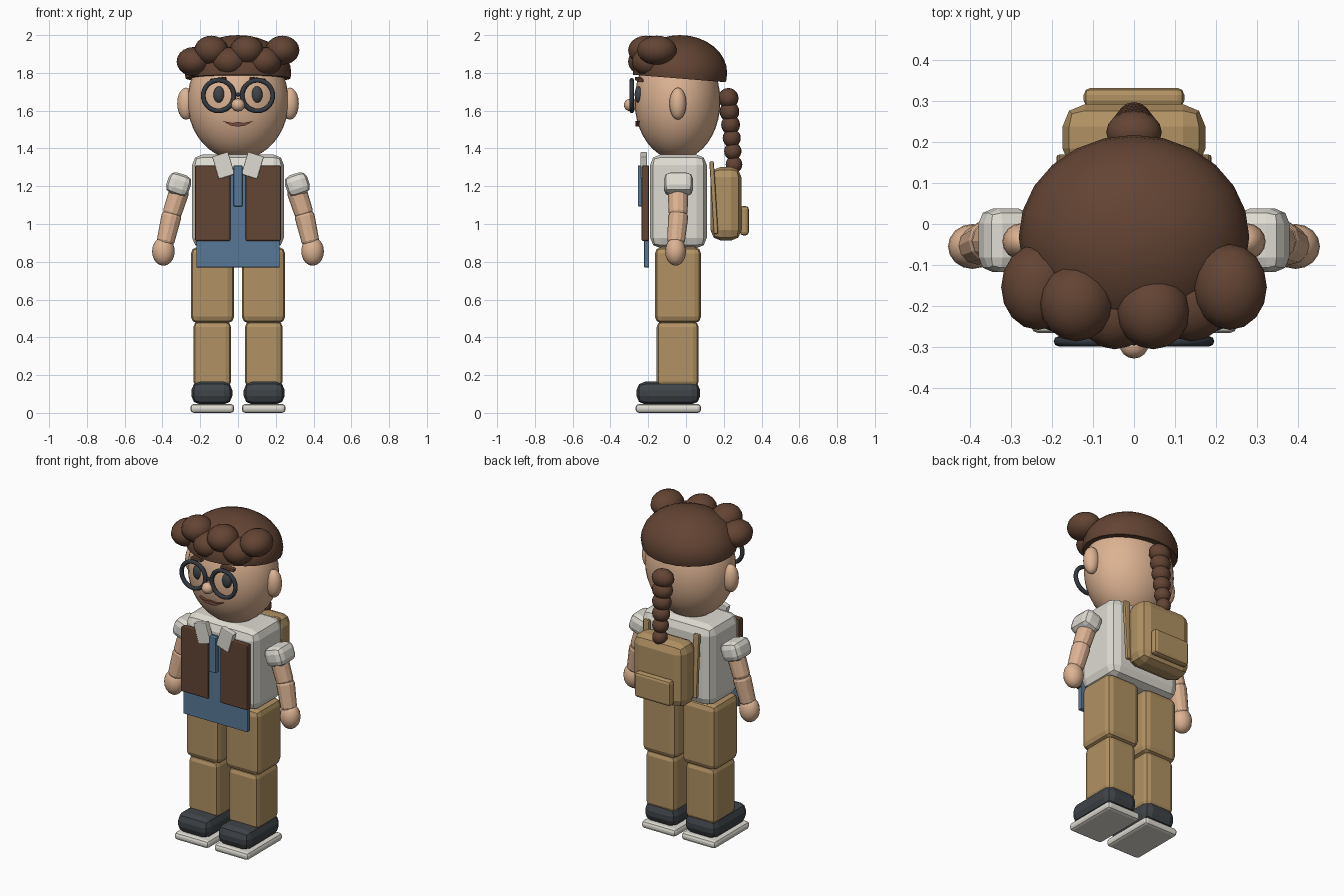
import bpy, bmesh, math
from mathutils import Matrix, Euler

if "Cube" in bpy.data.objects:
    bpy.data.objects.remove(bpy.data.objects["Cube"])


def mat(name, r, g, b):
    m = bpy.data.materials.new(name)
    m.diffuse_color = (r, g, b, 1)
    m.use_nodes = True
    m.node_tree.nodes["Principled BSDF"].inputs["Base Color"].default_value = m.diffuse_color
    return m


SKIN = mat("skin", .72, .45, .29)
HAIR = mat("hair_brown", .125, .058, .034)
TAN = mat("tan_cloth", .44, .285, .125)
WHITE = mat("off_white", .73, .71, .64)
BLUE = mat("blue_cloth", .098, .19, .31)
VEST = mat("vest_brown", .122, .058, .034)
DARK = mat("charcoal", .05, .058, .066)
FRAME = mat("frame_dark", .035, .042, .052)
LIP = mat("lip_brown", .19, .07, .045)


def finish(bm, name, material, loc, rot=(0, 0, 0), smooth=False):
    """Place a mesh (rotation in degrees) and give it its colour."""
    turn = Euler([math.radians(a) for a in rot]).to_matrix().to_4x4()
    bm.transform(Matrix.Translation(loc) @ turn)
    bmesh.ops.recalc_face_normals(bm, faces=bm.faces)
    for f in bm.faces:
        f.smooth = smooth
    me = bpy.data.meshes.new(name)
    bm.to_mesh(me)
    bm.free()
    me.materials.append(material)
    ob = bpy.data.objects.new(name, me)
    bpy.context.collection.objects.link(ob)
    return ob


def box(name, material, loc, size, bevel=.0, rot=(0, 0, 0), segs=2):
    bm = bmesh.new()
    bmesh.ops.create_cube(bm, size=1)
    bmesh.ops.scale(bm, vec=size, verts=bm.verts)
    if bevel:
        bmesh.ops.bevel(bm, geom=bm.edges[:], offset=bevel, segments=segs,
                        profile=.5, affect='EDGES')
    return finish(bm, name, material, loc, rot)


def span(name, material, x, y, z, bevel=.0):
    """Box given by its (low, high) limits on each axis."""
    lims = (x, y, z)
    return box(name, material, [(a + b) / 2 for a, b in lims],
               [b - a for a, b in lims], bevel)


def ball(name, material, loc, radii, u=16, v=10):
    bm = bmesh.new()
    bmesh.ops.create_uvsphere(bm, u_segments=u, v_segments=v, radius=1)
    bmesh.ops.scale(bm, vec=radii, verts=bm.verts)
    return finish(bm, name, material, loc, smooth=True)


def limb(name, material, loc, r_low, r_high, length, rot):
    """Tapered cylinder with rounded rims."""
    bm = bmesh.new()
    bmesh.ops.create_cone(bm, cap_ends=True, segments=12, radius1=r_low,
                          radius2=r_high, depth=length)
    rims = [e for e in bm.edges if abs(e.verts[0].co.z - e.verts[1].co.z) < 1e-5]
    bmesh.ops.bevel(bm, geom=rims, offset=.018, segments=2, profile=.5,
                    affect='EDGES')
    return finish(bm, name, material, loc, rot)


def ring(name, material, loc, major, minor, n=32, k=8):
    """Torus facing the front."""
    bm = bmesh.new()
    rows = []
    for i in range(n):
        a = math.tau * i / n
        row = []
        for j in range(k):
            b = math.tau * j / k
            r = major + minor * math.cos(b)
            row.append(bm.verts.new((r * math.cos(a), minor * math.sin(b), r * math.sin(a))))
        rows.append(row)
    for i in range(n):
        p, q = rows[i], rows[(i + 1) % n]
        for j in range(k):
            bm.faces.new((p[j], q[j], q[(j + 1) % k], p[(j + 1) % k]))
    return finish(bm, name, material, loc, smooth=True)


# head and face
ball("head", SKIN, (0, -.045, 1.65), (.268, .227, .31), 32, 20)
ball("nose", SKIN, (0, -.293, 1.63), (.036, .036, .034))
bm = bmesh.new()
lips = [(-.08, 1.545), (-.03, 1.535), (0, 1.54), (.03, 1.535), (.08, 1.545),
        (.04, 1.522), (0, 1.515), (-.04, 1.522)]
face = bm.faces.new([bm.verts.new((x, -.268, z)) for x, z in lips])
ext = bmesh.ops.extrude_face_region(bm, geom=[face])
bmesh.ops.translate(bm, vec=(0, .035, 0),
                    verts=[g for g in ext["geom"] if isinstance(g, bmesh.types.BMVert)])
finish(bm, "mouth", LIP, (0, 0, 0))

# hair cap: a dome trimmed by a slightly tilted plane
bm = bmesh.new()
bmesh.ops.create_uvsphere(bm, u_segments=24, v_segments=16, radius=1)
bmesh.ops.scale(bm, vec=(.282, .25, .2), verts=bm.verts)
cut = bmesh.ops.bisect_plane(bm, geom=bm.verts[:] + bm.edges[:] + bm.faces[:],
                             plane_co=(0, 0, -.03), plane_no=(0, .08, 1),
                             clear_inner=True)
bmesh.ops.contextual_create(
    bm, geom=[e for e in cut["geom_cut"] if isinstance(e, bmesh.types.BMEdge)])
cap = finish(bm, "hair_cap", HAIR, (0, -.032, 1.8), smooth=True)
bpy.context.view_layer.objects.active = cap
cap.select_set(True)
bpy.ops.object.shade_smooth_by_angle(angle=math.radians(40))
cap.select_set(False)

# fringe curls alternate low and high around the forehead
for i in range(6):
    x = -.235 + .094 * i
    ball(f"fringe_curl_{i}", HAIR, (x, -.215 + 1.1 * x * x, 1.92 if i % 2 else 1.86),
         (.09, .105 if abs(x) > .2 else .094, .077))

# braid of shrinking beads
for i in range(6):
    ball(f"braid_bead_{i}", HAIR, (0, .224 + .006 * i, 1.665 - .07 * i),
         (.068 - .005 * i, .054 - .002 * i, .055 - .002 * i))

# clothes on the body
span("torso", WHITE, (-.243, .243), (-.19, .11), (.872, 1.368), .055)
span("shirt_panel", BLUE, (-.22, .22), (-.222, -.195), (.77, 1.3), .004)
span("tie", BLUE, (-.024, .024), (-.255, -.22), (1.093, 1.31), .006)

# backpack
span("backpack", TAN, (-.175, .175), (.13, .293), (.912, 1.303), .055)
span("backpack_pocket", TAN, (-.123, .123), (.285, .333), (.94, 1.095), .017)
bridge = limb("glasses_bridge", FRAME, (0, -.287, 1.685), .01, .01, .04, (0, 90, 0))

# paired parts
for side, s in (("left", -1), ("right", 1)):
    def nm(part):
        return f"{side}_{part}"

    def sx(lo, hi):
        return tuple(sorted((s * lo, s * hi)))

    # face
    ball(nm("ear"), SKIN, (s * .275, -.043, 1.637), (.047, .045, .085))
    ball(nm("eye"), DARK, (s * .1, -.25, 1.685), (.03, .022, .044))
    ring(nm("glasses_rim"), FRAME, (s * .103, -.287, 1.68), .081, .0125)
    box(nm("eyebrow"), HAIR, (s * .105, -.248, 1.765), (.085, .03, .018), .005,
        (0, s * 8, s * 12))
    # vest and collar
    span(nm("vest_front"), VEST, sx(.041, .227), (-.235, -.195), (.91, 1.31), .008)
    box(nm("collar"), WHITE, (s * .077, -.224, 1.31), (.088, .036, .124), .005,
        (0, s * 17, 0))
    # arm
    box(nm("sleeve"), WHITE, (s * .314, -.04, 1.21), (.125, .155, .115), .036,
        (0, -s * 18, 0))
    limb(nm("upper_arm"), SKIN, (s * .33, -.042, 1.115), .05, .054, .15, (0, -s * 18, 0))
    limb(nm("forearm"), SKIN, (s * .368, -.047, .975), .046, .054, .17, (-5, -s * 13, 0))
    ball(nm("hand"), SKIN, (s * .395, -.055, .855), (.06, .055, .076))
    # leg and shoe
    span(nm("upper_leg"), TAN, sx(.02, .25), (-.165, .08), (.475, .878), .035)
    span(nm("lower_leg"), TAN, sx(.037, .236), (-.155, .067), (.135, .485), .03)
    span(nm("shoe"), DARK, sx(.03, .247), (-.262, .075), (.045, .165), .045)
    span(nm("shoe_sole"), WHITE, sx(.02, .252), (-.267, .08), (0, .047), .018)
    # backpack strap
    box(nm("backpack_strap"), TAN, (s * .17, .147, 1.14), (.04, .024, .385), .008,
        (3.5, 0, 0))
